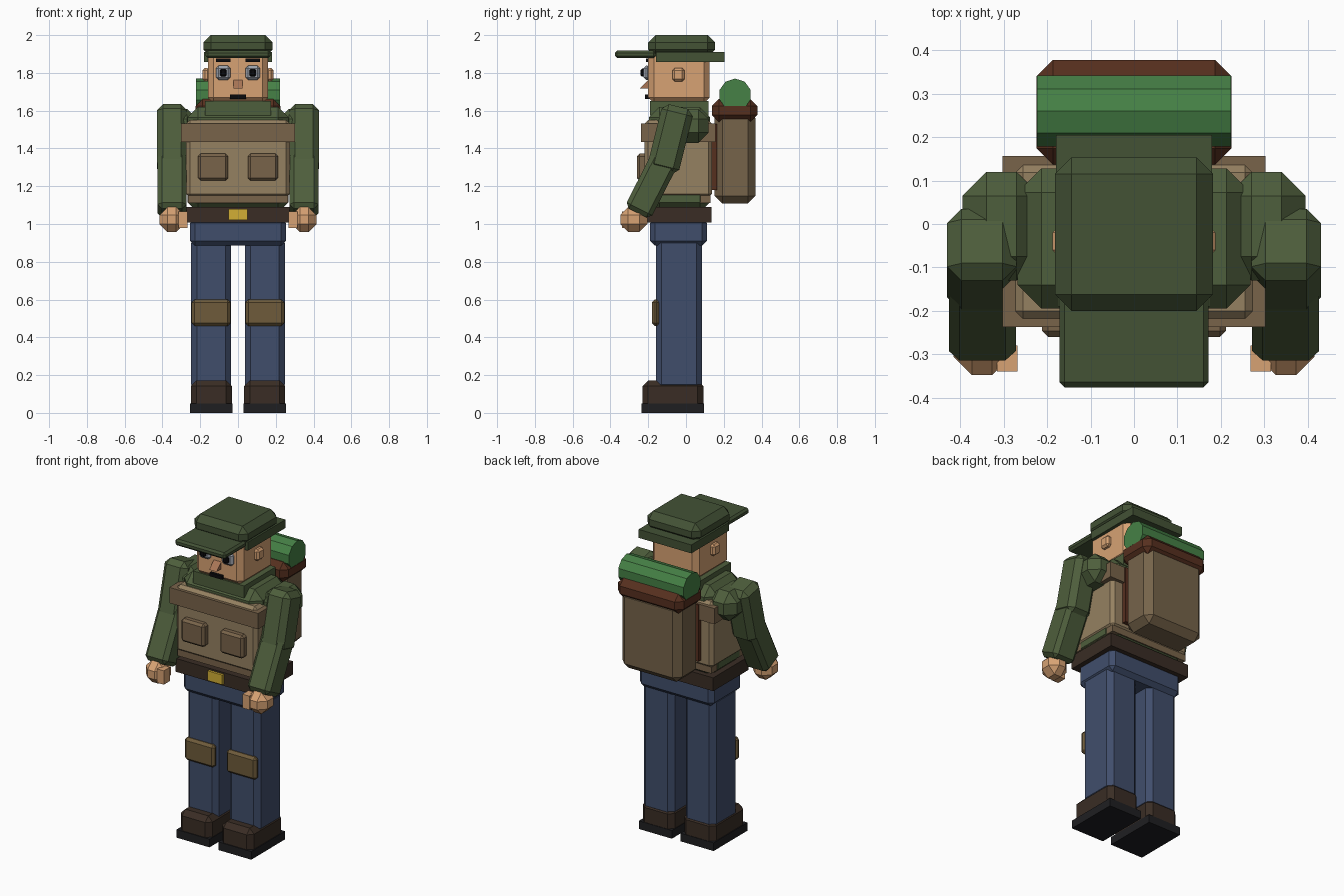
import bpy, bmesh, math
from mathutils import Matrix, Vector

# screen colours, converted to linear below
COLORS = {
    'green': (0.31, 0.37, 0.245), 'cap_green': (0.27, 0.325, 0.22), 'roll_green': (0.28, 0.50, 0.28),
    'skin': (0.84, 0.63, 0.45), 'nose': (0.66, 0.46, 0.34), 'denim': (0.26, 0.31, 0.42),
    'boot': (0.235, 0.19, 0.16), 'sole': (0.14, 0.14, 0.15), 'belt': (0.235, 0.19, 0.16),
    'gold': (0.82, 0.68, 0.22), 'vest': (0.58, 0.50, 0.38), 'band': (0.47, 0.39, 0.295),
    'pad': (0.43, 0.36, 0.24), 'pack': (0.46, 0.39, 0.295), 'flap': (0.34, 0.20, 0.14),
    'eye': (0.62, 0.64, 0.68), 'black': (0.07, 0.07, 0.08),
}
mats = {}


def mat(key):
    if key not in mats:
        mats[key] = bpy.data.materials.new(key)
        mats[key].diffuse_color = (*[c ** 2.2 for c in COLORS[key]], 1)
    return mats[key]


def finish(name, bm, color):
    bmesh.ops.recalc_face_normals(bm, faces=bm.faces)
    me = bpy.data.meshes.new(name)
    bm.to_mesh(me)
    bm.free()
    me.materials.append(mat(color))
    ob = bpy.data.objects.new(name, me)
    bpy.context.collection.objects.link(ob)
    return ob


def box(name, color, x, y, z, bevel=0.0, tilt=0.0):
    """Chamfered box spanning the given (min, max) ranges, tilted about x."""
    lo, hi = Vector((x[0], y[0], z[0])), Vector((x[1], y[1], z[1]))
    bm = bmesh.new()
    bmesh.ops.create_cube(bm, size=1)
    bmesh.ops.scale(bm, vec=hi - lo, verts=bm.verts)
    if bevel:
        bmesh.ops.bevel(bm, geom=bm.edges[:], offset=bevel, segments=1,
                        affect='EDGES', profile=0.5)
    ob = finish(name, bm, color)
    ob.matrix_world = (Matrix.Translation((lo + hi) / 2)
                       @ Matrix.Rotation(math.radians(tilt), 4, 'X'))
    return ob


def pair(name, color, x, *args, **kw):
    """Same box on both sides; x is given for the +x side."""
    box(name + '_left', color, x, *args, **kw)
    box(name + '_right', color, (-x[1], -x[0]), *args, **kw)


def prism(name, color, yz, half):
    """Closed prism: a y-z outline swept along x."""
    bm = bmesh.new()
    a, b = [[bm.verts.new((s * half, y, z)) for y, z in yz] for s in (-1, 1)]
    bm.faces.new(a)
    bm.faces.new(b)
    for i in range(len(yz)):
        bm.faces.new((a[i - 1], a[i], b[i], b[i - 1]))
    return finish(name, bm, color)


# boots, legs and knee pads
pair('sole', 'sole', (0.03, 0.255), (-0.235, 0.095), (0, 0.05))
pair('boot', 'boot', (0.033, 0.25), (-0.23, 0.092), (0.02, 0.172), 0.03)
pair('leg', 'denim', (0.037, 0.248), (-0.16, 0.085), (0.12, 0.93), 0.03)
pair('knee_pad', 'pad', (0.04, 0.245), (-0.18, -0.14), (0.46, 0.60), 0.015)

# hips, belt and buckle
box('hips', 'denim', (-0.253, 0.253), (-0.19, 0.11), (0.885, 1.03), 0.025)
box('belt', 'belt', (-0.28, 0.28), (-0.21, 0.135), (1.008, 1.09))
box('buckle', 'gold', (-0.05, 0.05), (-0.225, -0.2), (1.02, 1.08))

# torso, vest, chest band, pouches and collar
box('torso', 'green', (-0.268, 0.268), (-0.195, 0.128), (1.06, 1.62), 0.055)
box('vest', 'vest', (-0.275, 0.275), (-0.22, 0.138), (1.14, 1.55), 0.02)
box('vest_hem', 'band', (-0.265, 0.265), (-0.21, 0.13), (1.11, 1.15))
box('chest_band', 'band', (-0.303, 0.303), (-0.237, 0.157), (1.435, 1.532))
pair('pouch', 'band', (0.052, 0.212), (-0.26, -0.2), (1.23, 1.372), 0.014)
box('collar', 'green', (-0.175, 0.175), (-0.19, 0.118), (1.575, 1.65))

# arms
pair('shoulder', 'green', (0.215, 0.395), (-0.13, 0.12), (1.43, 1.61), 0.055)
pair('upper_arm', 'green', (0.27, 0.43), (-0.168, 0.002), (1.27, 1.627), 0.033, tilt=-14)
pair('forearm', 'green', (0.272, 0.426), (-0.257, -0.105), (1.04, 1.375), 0.024, tilt=-27)
pair('hand', 'skin', (0.285, 0.415), (-0.348, -0.205), (0.957, 1.09), 0.042)
pair('thumb', 'skin', (0.268, 0.315), (-0.34, -0.28), (0.98, 1.065))

# head and face
box('head', 'skin', (-0.16, 0.16), (-0.2, 0.125), (1.64, 1.92), 0.03)
pair('ear', 'skin', (0.15, 0.188), (-0.072, -0.008), (1.755, 1.825), 0.012)
pair('eye', 'eye', (0.04, 0.116), (-0.225, -0.19), (1.762, 1.838), 0.014)
pair('pupil', 'black', (0.06, 0.096), (-0.241, -0.215), (1.78, 1.822), 0.008)
pair('eyebrow', 'black', (0.04, 0.116), (-0.213, -0.19), (1.857, 1.875))
prism('nose', 'nose', [(-0.19, 1.772), (-0.245, 1.718), (-0.19, 1.718)], 0.025)
box('mouth', 'black', (-0.042, 0.042), (-0.217, -0.19), (1.663, 1.685))

# cap
box('cap_crown', 'cap_green', (-0.182, 0.182), (-0.2, 0.153), (1.885, 2.0), 0.038)
box('cap_visor', 'cap_green', (-0.172, 0.172), (-0.376, -0.16), (1.878, 1.918), 0.012)
box('cap_neck_flap', 'cap_green', (-0.18, 0.18), (-0.16, 0.205), (1.858, 1.91))

# backpack, straps and bedroll
box('backpack', 'pack', (-0.204, 0.204), (0.152, 0.367), (1.108, 1.6), 0.04)
box('backpack_flap', 'flap', (-0.224, 0.224), (0.137, 0.378), (1.54, 1.662), 0.037)
pair('backpack_strap', 'flap', (0.14, 0.2), (0.12, 0.165), (1.18, 1.53))
ring = [math.radians(90 + 36 * k) for k in range(10)]
prism('bedroll', 'roll_green',
      [(0.26 + 0.086 * math.cos(a), 1.684 + 0.086 * math.sin(a)) for a in ring], 0.223)
